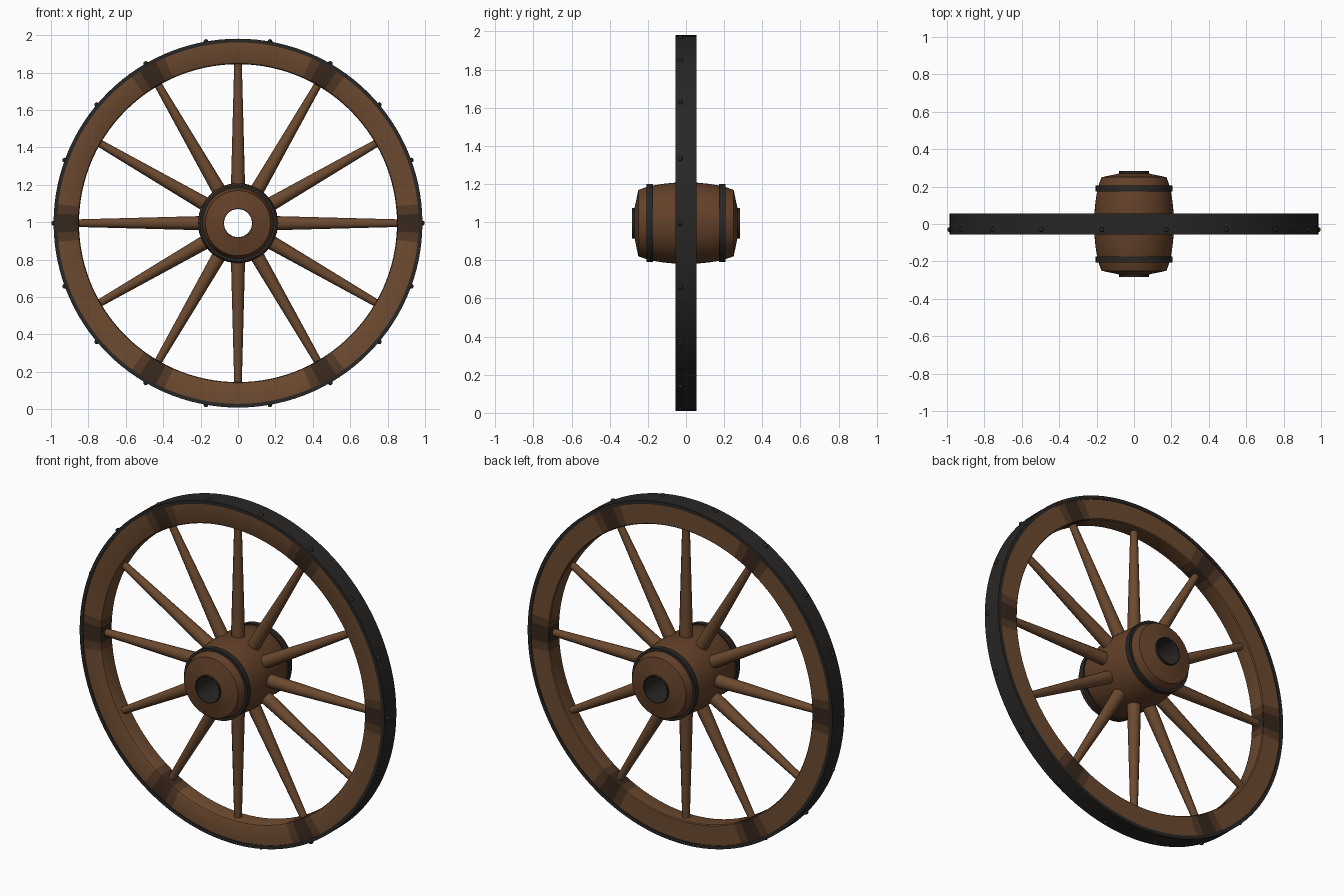
import bpy, bmesh
from math import sin, cos, pi, radians
from mathutils import Matrix, Vector

if "Cube" in bpy.data.objects:
    bpy.data.objects.remove(bpy.data.objects["Cube"], do_unlink=True)

AXLE = Vector((0, 0, 0.995))
TYRE_R = 0.986


def material(name, rgb, rough, metal=0.0):
    m = bpy.data.materials.new(name)
    m.use_nodes = True
    m.diffuse_color = (*rgb, 1)
    b = m.node_tree.nodes["Principled BSDF"]
    b.inputs["Base Color"].default_value = (*rgb, 1)
    b.inputs["Roughness"].default_value = rough
    b.inputs["Metallic"].default_value = metal
    return m


wood = material("wood", (0.15, 0.068, 0.029), 0.8)
wood_worn = material("worn_wood", (0.085, 0.04, 0.019), 0.85)
wood_dark = material("dark_wood", (0.04, 0.021, 0.012), 0.9)
hub_wood = material("hub_wood", (0.125, 0.052, 0.022), 0.8)
iron = material("iron", (0.022, 0.02, 0.018), 0.7)


def finish(name, bm, mats, angle=35):
    bmesh.ops.recalc_face_normals(bm, faces=bm.faces)
    mesh = bpy.data.meshes.new(name)
    bm.to_mesh(mesh)
    bm.free()
    for m in mats:
        mesh.materials.append(m)
    ob = bpy.data.objects.new(name, mesh)
    ob.location = AXLE
    bpy.context.collection.objects.link(ob)
    bpy.ops.object.select_all(action="DESELECT")
    ob.select_set(True)
    bpy.context.view_layer.objects.active = ob
    bpy.ops.object.shade_smooth_by_angle(angle=radians(angle))
    return ob


def lathe(name, profile, mats, sides=64, pick=None):
    """Spin a closed (radius, y) profile around the axle."""
    bm = bmesh.new()
    rings = []
    for i in range(sides):
        a = 2 * pi * i / sides
        rings.append([bm.verts.new((r * cos(a), y, r * sin(a))) for r, y in profile])
    n = len(profile)
    for i, ring in enumerate(rings):
        nxt = rings[(i + 1) % sides]
        for j in range(n):
            k = (j + 1) % n
            f = bm.faces.new((ring[j], ring[k], nxt[k], nxt[j]))
            if pick:
                f.material_index = pick(i)
    return finish(name, bm, mats)


def box_profile(r0, r1, y0, y1):
    return [(r0, y0), (r1, y0), (r1, y1), (r0, y1)]


# Wooden rim of six segments, darkened around each joint
def joint_shade(i):
    step = i % 20
    return {0: 2, 19: 2, 1: 1, 18: 1}.get(step, 0)


lathe("rim", [(0.85, -0.037), (0.854, -0.046), (0.863, -0.051), (0.968, -0.051),
              (0.968, 0.051), (0.855, 0.051), (0.85, 0.046)],
      [wood, wood_worn, wood_dark], 120, joint_shade)

# Iron tyre
lathe("tyre", box_profile(0.966, TYRE_R, -0.055, 0.055), [iron], 120)

# Barrel-shaped hub, bored through along the axle
half = [(0.214, 0), (0.212, 0.06), (0.206, 0.12), (0.195, 0.19), (0.174, 0.25), (0.078, 0.27)]
lathe("hub", [(r, -y) for r, y in reversed(half[1:])] + half, [hub_wood], 48)

# Axle sleeve and the two hub bands
lathe("axle_sleeve", box_profile(0.076, 0.08, -0.283, 0.283), [iron], 16)
for name, y in (("front", -0.19), ("back", 0.19)):
    lathe(name + "_hub_band", box_profile(0.185, 0.205, y - 0.016, y + 0.016), [iron], 48)

# Twelve tapered spokes
bm = bmesh.new()
R0, R1 = 0.15, 0.87
for i in range(12):
    turn = Matrix.Rotation(2 * pi * i / 12, 4, "Y")
    bmesh.ops.create_cone(bm, cap_ends=True, segments=12, radius1=0.039, radius2=0.02,
                          depth=R1 - R0,
                          matrix=turn @ Matrix.Translation((0, 0, (R0 + R1) / 2)))
finish("spokes", bm, [wood], 40)

# Rivets around the tyre
bm = bmesh.new()
for i in range(18):
    a = 2 * pi * i / 18
    bmesh.ops.create_icosphere(bm, subdivisions=2, radius=0.013,
                               matrix=Matrix.Translation((TYRE_R * cos(a), -0.03, TYRE_R * sin(a))))
finish("tyre_rivets", bm, [iron])
